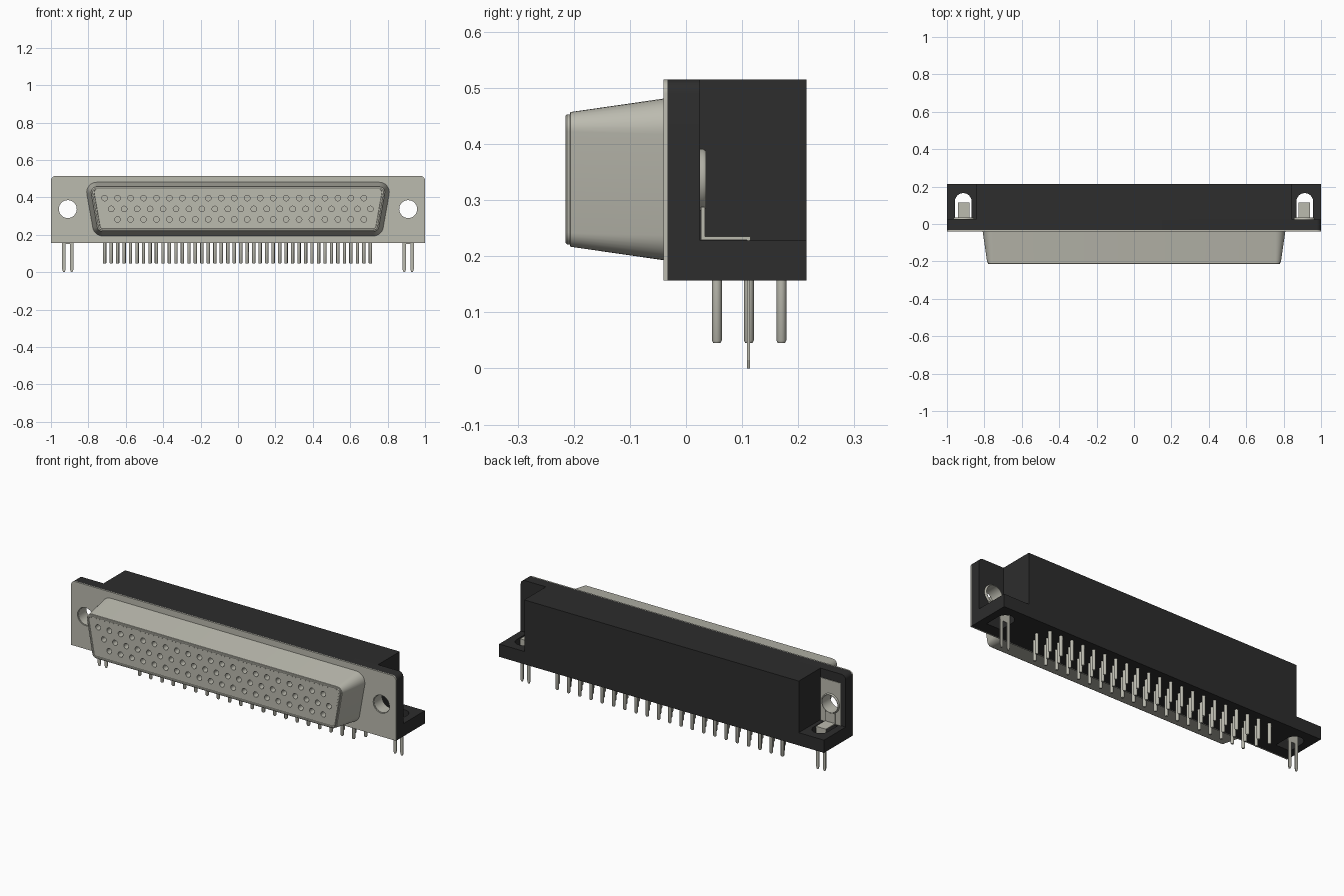
import bpy, bmesh, math
from mathutils import Vector

cube = bpy.data.objects.get("Cube")
if cube:
    bpy.data.objects.remove(cube, do_unlink=True)


def material(name, col):
    m = bpy.data.materials.new(name)
    m.use_nodes = True
    m.diffuse_color = (*col, 1)
    b = next(n for n in m.node_tree.nodes if n.type == 'BSDF_PRINCIPLED')
    b.inputs["Base Color"].default_value = (*col, 1)
    b.inputs["Roughness"].default_value = 0.6
    return m


METAL = material("warm_grey_metal", (0.50, 0.495, 0.43))
BLACK = material("black_plastic", (0.026, 0.026, 0.026))


def make(name, bm, mat, smooth=False):
    bmesh.ops.recalc_face_normals(bm, faces=bm.faces[:])
    me = bpy.data.meshes.new(name)
    bm.to_mesh(me)
    bm.free()
    me.materials.append(mat)
    ob = bpy.data.objects.new(name, me)
    bpy.context.collection.objects.link(ob)
    if smooth:
        soften(ob)
    return ob


def soften(ob):
    bpy.ops.object.select_all(action='DESELECT')
    ob.select_set(True)
    bpy.context.view_layer.objects.active = ob
    bpy.ops.object.shade_smooth_by_angle(angle=math.radians(35))


def place(axis, a, b, t):
    return {'x': Vector((t, a, b)), 'y': Vector((a, t, b)), 'z': Vector((a, b, t))}[axis]


def loft(bm, rings):
    """Closed skin through a list of equal point rings."""
    vs = [[bm.verts.new(p) for p in r] for r in rings]
    n = len(vs[0])
    for r0, r1 in zip(vs, vs[1:]):
        for i in range(n):
            j = (i + 1) % n
            bm.faces.new((r0[i], r0[j], r1[j], r1[i]))
    bm.faces.new(vs[0])
    bm.faces.new(vs[-1])


def prism(bm, pts, axis, lo, hi):
    loft(bm, [[place(axis, a, b, t) for a, b in pts] for t in (lo, hi)])


def box(bm, x0, x1, y0, y1, z0, z1):
    prism(bm, [(x0, y0), (x1, y0), (x1, y1), (x0, y1)], 'z', z0, z1)


def arc(cx, cy, r, a0, a1, n):
    return [(cx + r * math.cos(math.radians(a0 + (a1 - a0) * i / n)),
             cy + r * math.sin(math.radians(a0 + (a1 - a0) * i / n))) for i in range(n + 1)]


def circle(cx, cy, r, n):
    return arc(cx, cy, r, 0, 360, n)[:-1]


def cut(ob, bm):
    """Subtract a mesh and bake the result."""
    cutter = make("cutter", bm, ob.data.materials[0])
    cutter.hide_render = True
    mod = ob.modifiers.new("cut", 'BOOLEAN')
    mod.operation, mod.solver, mod.object = 'DIFFERENCE', 'EXACT', cutter
    dg = bpy.context.evaluated_depsgraph_get()
    me = bpy.data.meshes.new_from_object(ob.evaluated_get(dg))
    ob.modifiers.clear()
    ob.data = me
    bpy.data.objects.remove(cutter, do_unlink=True)


HOLE_X, HOLE_Z = 0.91, 0.337
Z0, Z1, BASE_Z = 0.157, 0.515, 0.228
FLANGE_Y, BACK_Y = 0.025, 0.215
PITCH = 0.0693

# Outline shared by the metal face plate and the plastic flange
outline = ([(-1, Z0), (1, Z0)] + arc(0.975, Z1 - 0.025, 0.025, 0, 90, 6)
           + arc(-0.975, Z1 - 0.025, 0.025, 90, 180, 6))


def mount_cutter(r):
    bm = bmesh.new()
    for s in (-1, 1):
        prism(bm, circle(s * HOLE_X, HOLE_Z, r, 32), 'y', -0.1, 0.1)
    return bm


# Face plate and plastic flange with the mounting holes
for name, y0, y1, mat, r in (("face_plate", -0.04, -0.033, METAL, 0.05),
                             ("housing_flange", -0.033, FLANGE_Y, BLACK, 0.054)):
    bm = bmesh.new()
    prism(bm, outline, 'y', y0, y1)
    ob = make(name, bm, mat)
    cut(ob, mount_cutter(r))
    soften(ob)

# Housing block
bm = bmesh.new()
box(bm, -0.845, 0.845, FLANGE_Y, BACK_Y, BASE_Z, Z1)
make("housing_block", bm, BLACK)

# Base with a round-ended slot near each end
bm = bmesh.new()
box(bm, -1, 1, FLANGE_Y, BACK_Y, Z0, BASE_Z)
base = make("housing_base", bm, BLACK)
bm = bmesh.new()
for s in (-1, 1):
    c = s * 0.913
    prism(bm, [(c - 0.045, 0.033), (c + 0.045, 0.033)] + arc(c, 0.12, 0.045, 0, 180, 16),
          'z', 0.1, 0.3)
cut(base, bm)
soften(base)


# D-shaped shell: filleted at the plate, rounded at the front rim
def d_ring(off, y):
    r = 0.03 + off
    pts = (arc(0.755, 0.427, r, -10, 90, 8) + arc(-0.755, 0.427, r, 90, 190, 8)
           + arc(-0.723, 0.247, r, 190, 270, 8) + arc(0.723, 0.247, r, 270, 350, 8))
    return [place('y', a, b, y) for a, b in pts]


steps = [(0.024, -0.036)]
steps += [(0.024 - o, -0.064 + h) for o, h in arc(0, 0, 0.024, 0, 90, 6)]
steps += [(0, -0.206), (-0.004, -0.207), (-0.004, -0.212), (-0.007, -0.215),
          (-0.014, -0.215), (-0.016, -0.212)]
bm = bmesh.new()
loft(bm, [d_ring(o, y) for o, y in steps])
shell = make("connector_shell", bm, METAL)

# Three staggered rows: start x, count, socket height, pin depth
ROWS = ((-0.713, 21, 0.396, 0.17), (-0.678, 21, 0.338, 0.112), (-0.644, 20, 0.282, 0.055))
bm = bmesh.new()
for x0, n, z, _ in ROWS:
    for i in range(n):
        prism(bm, circle(x0 + i * PITCH, z, 0.015, 16), 'y', -0.3, -0.1)
cut(shell, bm)
soften(shell)

# Solder pins with chamfered tips
bm = bmesh.new()
for x0, n, _, y in ROWS:
    for i in range(n):
        loft(bm, [[place('z', a, b, z) for a, b in circle(x0 + i * PITCH, y, r, 12)]
                  for z, r in ((0.16, 0.009), (0.05, 0.009), (0.045, 0.006))])
make("solder_pins", bm, METAL, True)

for s, side in ((-1, "right"), (1, "left")):
    cx = s * HOLE_X

    # Threaded insert lining the mounting hole
    bm = bmesh.new()
    rings = [[bm.verts.new(place('y', a, b, y)) for a, b in circle(cx, HOLE_Z, r, 32)]
             for y, r in ((-0.034, 0.055), (0.03, 0.055), (0.036, 0.051),
                          (0.036, 0.048), (-0.034, 0.048))]
    for k in range(5):
        p, q = rings[k], rings[(k + 1) % 5]
        for i in range(32):
            j = (i + 1) % 32
            bm.faces.new((p[i], p[j], q[j], q[i]))
    make(side + "_insert", bm, METAL, True)

    # Bent board-lock strap ending in two tapered prongs
    bm = bmesh.new()
    w = 0.031
    box(bm, cx - w, cx + w, 0.027, 0.034, 0.229, 0.288)
    box(bm, cx - w, cx + w, 0.034, 0.115, 0.229, 0.235)
    box(bm, cx - w, cx + w, 0.109, 0.114, 0.15, 0.229)
    for d in (-0.021, 0.021):
        c = cx + d
        prism(bm, [(c - 0.009, 0.15), (c - 0.009, 0.015), (c - 0.004, 0), (c + 0.004, 0),
                   (c + 0.009, 0.015), (c + 0.009, 0.15)], 'y', 0.109, 0.114)
    make(side + "_board_lock", bm, METAL)

# Thin backing plate behind the right mounting hole
bm = bmesh.new()
box(bm, -0.97, -0.846, FLANGE_Y - 0.002, FLANGE_Y + 0.003, BASE_Z, 0.465)
plate = make("right_backing_plate", bm, METAL)
cut(plate, mount_cutter(0.054))
